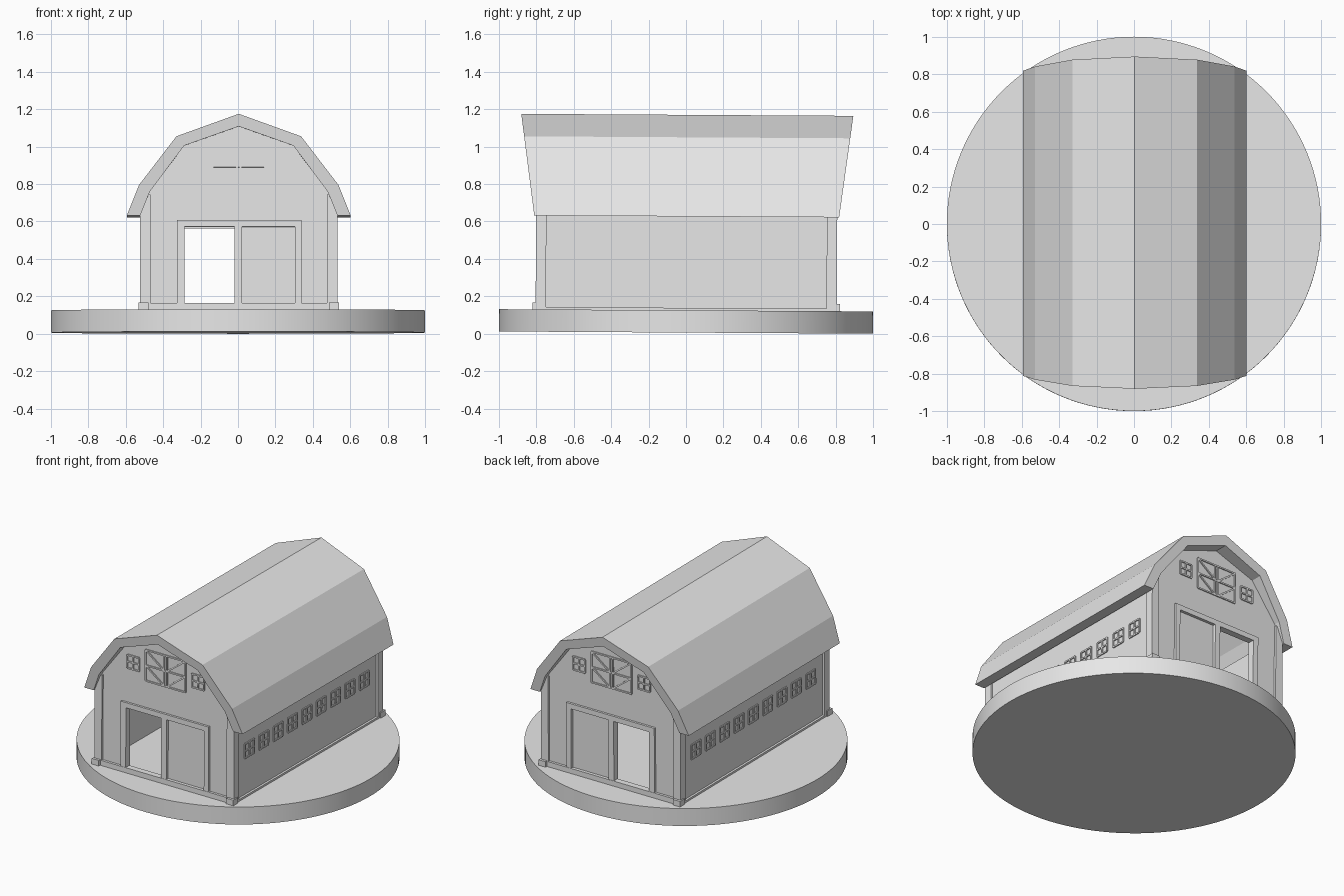
import bpy, bmesh, math
from mathutils import Matrix, Vector

cube = bpy.data.objects.get("Cube")
if cube:
    bpy.data.objects.remove(cube, do_unlink=True)

grey = bpy.data.materials.new("plain_grey")
grey.use_nodes = True
grey.diffuse_color = (0.8, 0.8, 0.8, 1)
grey.node_tree.nodes["Principled BSDF"].inputs["Base Color"].default_value = (0.8, 0.8, 0.8, 1)

# The whole building leans very slightly towards the back
LEAN = Matrix.Rotation(-0.006, 4, 'X')
SHIFT = Matrix.Translation((0.004, 0, 0))


def finish(name, bm, place=SHIFT):
    bmesh.ops.recalc_face_normals(bm, faces=bm.faces)
    mesh = bpy.data.meshes.new(name)
    bm.to_mesh(mesh)
    bm.free()
    mesh.transform(LEAN @ place)
    mesh.materials.append(grey)
    ob = bpy.data.objects.new(name, mesh)
    bpy.context.collection.objects.link(ob)
    return ob


def add_box(bm, x0, x1, y0, y1, z0, z1):
    centre = Vector(((x0 + x1) / 2, (y0 + y1) / 2, (z0 + z1) / 2))
    size = Matrix.Diagonal((abs(x1 - x0), abs(y1 - y0), abs(z1 - z0), 1))
    bmesh.ops.create_cube(bm, size=1, matrix=Matrix.Translation(centre) @ size)


def boxes(name, *items):
    bm = bmesh.new()
    for item in items:
        add_box(bm, *item)
    return finish(name, bm)


def prism(name, outline, depth):
    """Extrude an (x, z) outline; depth(z) gives the two y ends."""
    bm = bmesh.new()
    ends = [[bm.verts.new((x, depth(z)[i], z)) for x, z in outline] for i in (0, 1)]
    for loop in ends:
        bm.faces.new(loop)
    n = len(outline)
    for i in range(n):
        j = (i + 1) % n
        bm.faces.new((ends[0][i], ends[0][j], ends[1][j], ends[1][i]))
    return finish(name, bm)


def strips(name, lines, width, to_wall, proud=0.007):
    """Thin flat battens along (u, v) lines, laid on a wall."""
    bm = bmesh.new()
    for u0, v0, u1, v1 in lines:
        along = Vector((u1 - u0, v1 - v0))
        across = Vector((-along.y, along.x)).normalized() * width / 2
        a, b = Vector((u0, v0)), Vector((u1, v1))
        corners = [a + across, b + across, b - across, a - across]
        low = [bm.verts.new(to_wall(p.x, p.y, -0.004)) for p in corners]
        top = [bm.verts.new(to_wall(p.x, p.y, proud)) for p in corners]
        bm.faces.new(low)
        bm.faces.new(top)
        for i in range(4):
            j = (i + 1) % 4
            bm.faces.new((low[i], low[j], top[j], top[i]))
    return finish(name, bm)


def window_lines(u, v, half):
    lines = []
    for d in (-half, 0, half):
        lines.append((u - half, v + d, u + half, v + d))
        lines.append((u + d, v - half, u + d, v + half))
    return lines


def mirrored(half):
    return half + [(-x, z) for x, z in reversed(half) if x != 0]


# Round base
bm = bmesh.new()
bmesh.ops.create_cone(bm, cap_ends=True, segments=128, radius1=1, radius2=1, depth=0.119)
base = finish("round_base", bm, Matrix.Translation((0, 0, 0.0655)))
bpy.context.view_layer.objects.active = base
base.select_set(True)
bpy.ops.object.shade_smooth_by_angle(angle=math.radians(30))

# Gambrel roof, overhanging more at the ridge than at the eaves
outer = mirrored([(-0.598, 0.627), (-0.533, 0.79), (-0.333, 1.05), (0, 1.17)])
inner = mirrored([(-0.527, 0.627), (-0.475, 0.755), (-0.292, 1.0), (0, 1.103)])


def roof_ends(z):
    y = 0.815 + (z - 0.627) * 0.134
    return -y, y


prism("gambrel_roof", outer + inner[::-1], roof_ends)

# Floor and long walls
GROUND = 0.12
WALL_X, WALL_Y, THICK = 0.512, 0.79, 0.03
boxes("floor_slab", (-0.527, 0.527, -0.805, 0.805, GROUND, 0.138))
for side, label in ((1, "left"), (-1, "right")):
    boxes(label + "_wall", (side * (WALL_X - THICK), side * WALL_X, -WALL_Y, WALL_Y, GROUND, 0.66))
    lines = []
    for i in range(9):
        lines += window_lines((i - 4) * 0.155, 0.435, 0.048)
    strips(label + "_windows", lines, 0.01,
           lambda u, v, d, s=side: (s * (WALL_X + d), u, v))

# Gable ends, with an open doorway beside a closed sliding door
DOOR_L, DOOR_R, DOOR_TOP = -0.29, 0.3, 0.567
gable = [(-WALL_X, GROUND), (-WALL_X, 0.67), (-0.472, 0.77), (-0.288, 1.01), (0, 1.115),
         (0.288, 1.01), (0.472, 0.77), (WALL_X, 0.67), (WALL_X, GROUND),
         (DOOR_R, GROUND), (DOOR_R, DOOR_TOP), (DOOR_L, DOOR_TOP), (DOOR_L, GROUND)]

# Loft doors: two braced leaves with a middle rail
loft = []
for s in (-1, 1):
    for z0, z1 in ((0.785, 0.89), (0.89, 0.995)):
        loft += [(0, z0, s * 0.15, z0), (0, z1, s * 0.15, z1),
                 (s * 0.15, z0, s * 0.15, z1), (s * 0.01, z0, s * 0.01, z1),
                 (s * 0.01, z0, s * 0.15, z1)]
    loft += window_lines(s * 0.245, 0.88, 0.045)

for end, label in ((-1, "front"), (1, "back")):
    face = end * WALL_Y
    back = end * (WALL_Y - THICK)
    trim = end * 0.805
    prism(label + "_gable_wall", gable, lambda z, a=face, b=back: (a, b))
    strips(label + "_loft_doors_and_windows", loft, 0.01,
           lambda u, v, d, e=end: (u, e * (WALL_Y + d), v))
    boxes(label + "_sliding_door",
          (0, DOOR_R + 0.01, end * 0.77, end * 0.785, GROUND, DOOR_TOP + 0.01))
    boxes(label + "_door_frame",
          (-0.33, 0.335, back, trim, DOOR_TOP, 0.602),
          (-0.33, DOOR_L, back, trim, GROUND, DOOR_TOP),
          (DOOR_R, 0.335, back, trim, GROUND, DOOR_TOP),
          (-0.023, 0.017, back, trim, GROUND, DOOR_TOP))
    boxes(label + "_sill", (-0.48, 0.48, end * 0.765, end * 0.807, GROUND, 0.16))
    # Corner posts standing on small square feet
    for s, hand in ((1, "left"), (-1, "right")):
        boxes(f"{label}_{hand}_corner_post",
              (s * 0.472, s * 0.527, end * 0.75, trim, GROUND, 0.74))
        boxes(f"{label}_{hand}_post_foot",
              (s * 0.482, s * 0.535, end * 0.77, end * 0.822, GROUND, 0.163))
